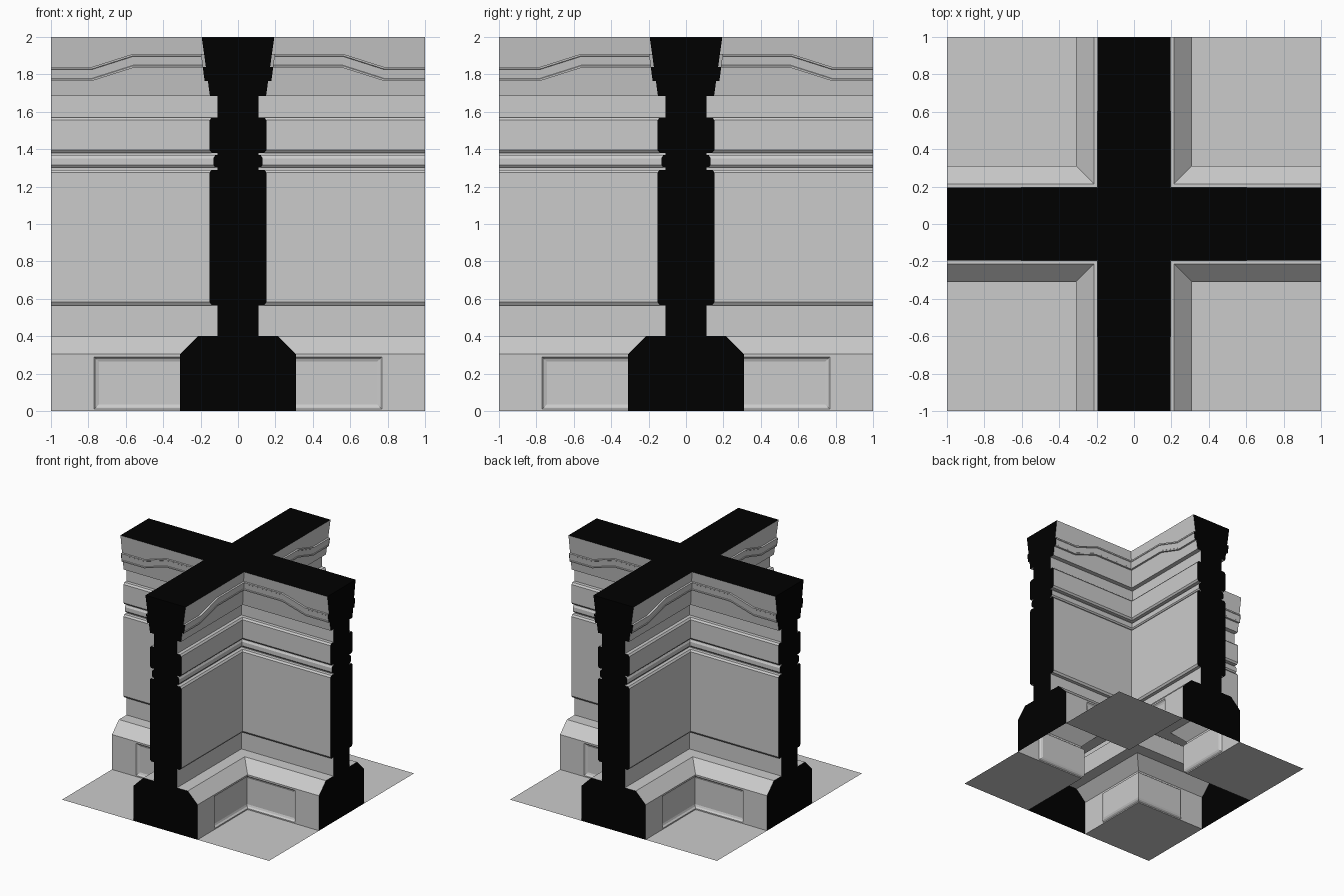
import bpy, bmesh, math
from mathutils import Matrix

if "Cube" in bpy.data.objects:
    bpy.data.objects.remove(bpy.data.objects["Cube"])

black = bpy.data.materials.new("black_cap")
black.diffuse_color = (0, 0, 0, 1)
black.use_nodes = True
black.node_tree.nodes["Principled BSDF"].inputs["Base Color"].default_value = black.diffuse_color

# Wall half-profile (half width, height) above the plinth face
WALL = [(.31, .29), (.31, .305), (.215, .40), (.11, .40), (.11, .565), (.14, .565), (.152, .582),
        (.152, 1.275), (.14, 1.29), (.11, 1.29), (.11, 1.303), (.122, 1.303), (.132, 1.315),
        (.132, 1.35), (.122, 1.368), (.11, 1.368), (.11, 1.38), (.14, 1.38), (.152, 1.395),
        (.152, 1.555), (.14, 1.57), (.11, 1.57), (.11, 1.685), (.15, 1.685), (.194, 2.0)]
# Crown moulding section (height above path, projection)
TRIM = [(0, 0), (0, .017), (.011, .017), (.014, .013), (.061, .013), (.064, .017),
        (.075, .017), (.075, 0)]
PANEL = [(0, .31), (.011, .297), (.026, .291)]   # inset, half width
LOW, HIGH = 1.765, 1.835


def crown_w(z):
    return .15 + (z - 1.685) * .044 / .315


def ell(w, z, far=1):
    return [(far, w, z), (w, w, z), (w, far, z)]


def grid(bm, rows):
    vs = [[bm.verts.new(p) for p in r] for r in rows]
    for r0, r1 in zip(vs, vs[1:]):
        for j in range(len(r0) - 1):
            bm.faces.new((r0[j], r0[j + 1], r1[j + 1], r1[j]))
    return vs


def finish(name, bm, mat=None, copies=4):
    # repeat the piece around the centre by quarter turns
    geo = list(bm.verts) + list(bm.edges) + list(bm.faces)
    for k in range(1, copies):
        d = bmesh.ops.duplicate(bm, geom=geo)
        vs = [g for g in d["geom"] if isinstance(g, bmesh.types.BMVert)]
        bmesh.ops.rotate(bm, verts=vs, matrix=Matrix.Rotation(k * math.pi / 2, 3, 'Z'))
    me = bpy.data.meshes.new(name)
    bm.to_mesh(me)
    bm.free()
    ob = bpy.data.objects.new(name, me)
    bpy.context.collection.objects.link(ob)
    if mat:
        me.materials.append(mat)


# Wall faces
bm = bmesh.new()
grid(bm, [ell(w, z) for w, z in WALL])
finish("wall_faces", bm)

# Plinth face around and inside the recessed corner panel
bm = bmesh.new()
grid(bm, [ell(.31, 0), ell(.31, .01)])
grid(bm, [[(1, .31, .01), (.77, .31, .01)], [(1, .31, .29), (.77, .31, .29)]])
grid(bm, [[(.31, .77, .01), (.31, 1, .01)], [(.31, .77, .29), (.31, 1, .29)]])
rows = [ell(w, .01 + d, .77 - d) for d, w in PANEL]
rows += [ell(w, .29 - d, .77 - d) for d, w in reversed(PANEL)]
vs = grid(bm, rows)
n = len(vs)
for i in range(n // 2 - 0):
    if i + 1 < n // 2:
        a, b, c, d = vs[i], vs[i + 1], vs[n - 2 - i], vs[n - 1 - i]
        bm.faces.new((a[0], b[0], c[0], d[0]))
        bm.faces.new((d[2], c[2], b[2], a[2]))
finish("plinth_panels", bm)

# Arched crown moulding
bm = bmesh.new()
rows = []
for dz, out in TRIM:
    arm = []
    for t, base in ((1, LOW), (.78, LOW), (.56, HIGH)):
        arm.append((t, crown_w(base + dz) + out, base + dz))
    wc = crown_w(HIGH + dz) + out
    rows.append(arm + [(wc, wc, HIGH + dz)] + [(y, x, z) for x, y, z in reversed(arm)])
grid(bm, rows)
finish("crown_moulding", bm)

# Floor squares
bm = bmesh.new()
grid(bm, [[(.31, .31, 0), (1, .31, 0)], [(.31, 1, 0), (1, 1, 0)]])
finish("floor_squares", bm)

# Black end caps
half = [(.31, 0)] + WALL[:-1]
half += [(crown_w(LOW), LOW)]
half += [(crown_w(LOW + dz) + o, LOW + dz) for dz, o in ((0, .017), (.075, .017), (.075, 0))]
half += [WALL[-1]]
bm = bmesh.new()
outline = [(w, -1, z) for w, z in half] + [(-w, -1, z) for w, z in reversed(half)]
bm.faces.new([bm.verts.new(p) for p in outline])
finish("end_caps", bm, black)

# Black cross-shaped top
bm = bmesh.new()
w = WALL[-1][0]
cross = [(1, -w), (1, w), (w, w), (w, 1), (-w, 1), (-w, w), (-1, w), (-1, -w),
         (-w, -w), (-w, -1), (w, -1), (w, -w)]
bm.faces.new([bm.verts.new((x, y, 2)) for x, y in cross])
finish("top_cap", bm, black, 1)
